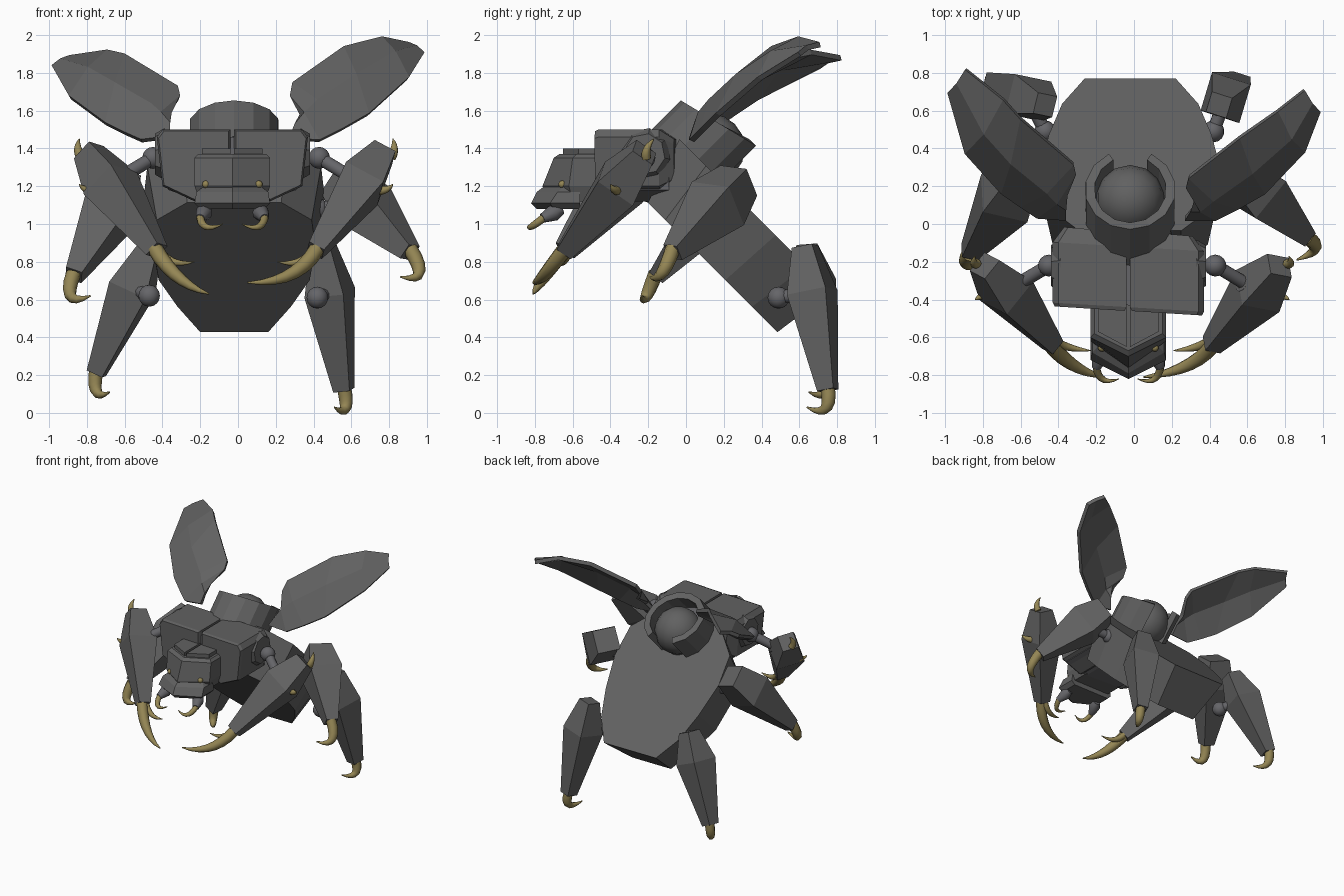
import bpy
import bmesh
from math import cos, sin, pi, radians
from mathutils import Vector

cube = bpy.data.objects.get("Cube")
if cube:
    bpy.data.objects.remove(cube, do_unlink=True)


def material(name, colour):
    mat = bpy.data.materials.new(name)
    mat.use_nodes = True
    mat.diffuse_color = (*colour, 1)
    mat.node_tree.nodes["Principled BSDF"].inputs["Base Color"].default_value = (*colour, 1)
    return mat


SHELL = material("dark grey shell", (.12, .12, .12))
JOINT = material("joint grey", (.13, .13, .14))
GOLD = material("dull gold", (.30, .24, .09))
MIDDLE = -.03  # the body sits slightly off centre


def finish(name, bm, mat, smooth=False):
    bmesh.ops.recalc_face_normals(bm, faces=bm.faces)
    mesh = bpy.data.meshes.new(name)
    bm.to_mesh(mesh)
    bm.free()
    mesh.materials.append(mat)
    obj = bpy.data.objects.new(name, mesh)
    bpy.context.collection.objects.link(obj)
    if smooth:
        bpy.ops.object.select_all(action='DESELECT')
        obj.select_set(True)
        bpy.context.view_layer.objects.active = obj
        bpy.ops.object.shade_smooth_by_angle(angle=radians(60))
    return obj


def loft(name, rings, mat, smooth=False):
    """Bridge equal rings of points and cap both ends."""
    bm = bmesh.new()
    rows = [[bm.verts.new(p) for p in ring] for ring in rings]
    count = len(rows[0])
    for low, high in zip(rows, rows[1:]):
        for i in range(count):
            j = (i + 1) % count
            bm.faces.new((low[i], low[j], high[j], high[i]))
    bm.faces.new(rows[0])
    bm.faces.new(rows[-1])
    return finish(name, bm, mat, smooth)


def spindle(name, points, radii, sides, mat, smooth=False):
    """Round or faceted bar following points, one radius for each point."""
    points = [Vector(p) for p in points]
    across = Vector((.3, 1, .2))
    rings = []
    for k, (point, radius) in enumerate(zip(points, radii)):
        along = (points[min(k + 1, len(points) - 1)] - points[max(k - 1, 0)]).normalized()
        across = (across - along * across.dot(along)).normalized()
        other = along.cross(across)
        turns = [2 * pi * (i + .5) / sides for i in range(sides)]
        rings.append([point + radius * (across * cos(t) + other * sin(t)) for t in turns])
    return loft(name, rings, mat, smooth)


def claw(name, base, bend, tip, radius):
    base, bend, tip = Vector(base), Vector(bend), Vector(tip)
    steps = [i / 7 for i in range(8)]
    path = [base * (1 - t) ** 2 + bend * 2 * t * (1 - t) + tip * t * t for t in steps]
    spindle(name, path, [radius * (1 - .9 * t * t) for t in steps], 8, GOLD, True)


def ball(name, centre, radius, mat):
    bm = bmesh.new()
    bmesh.ops.create_uvsphere(bm, u_segments=14, v_segments=8, radius=radius)
    bmesh.ops.translate(bm, verts=bm.verts, vec=centre)
    finish(name, bm, mat, True)


# Abdomen frame: s runs down the back, a is the height off the belly side
def tilted(x, s, a):
    return Vector((x - .02, (s + a) * .707, (a - s) * .707))


def outline(stations, a):
    return ([tilted(w, s, a) for s, w in stations]
            + [tilted(-w, s, a) for s, w in reversed(stations)])


belly = [(-.93, .25), (-.8, .41), (-.6, .43), (-.35, .4), (-.15, .3), (.04, .18)]
back = [(-1.05, .27), (-.85, .46), (-.6, .48), (-.33, .43), (-.1, .36), (.09, .24)]
loft("abdomen", [outline(belly, .645), outline(back, 1)], SHELL)

# Open collar and dome on the upper end of the abdomen
rings = []
for i in range(13):
    turn = radians(28 + i * 304 / 12)
    rim = 1.21 + .06 * cos(turn)
    rings.append([tilted(r * sin(turn), r * cos(turn) - .95, a)
                  for r, a in ((.24, .88), (.24, rim), (.19, rim), (.19, .88))])
loft("collar", rings, SHELL)
ball("dome", tilted(0, -.9, 1.08), .185, SHELL)
spindle("neck", [(MIDDLE, -.2, 1.32), (MIDDLE, .06, 1.25)], [.2, .22], 12, JOINT, True)


# Thorax: a core and two faceted shells with a seam between them
def slice_at(profile, side, y, scale):
    return [Vector((MIDDLE + side * (.2 + (x - .2) * scale), y - .06 * side * x,
                    1.33 + (z - 1.33) * scale)) for x, z in profile]


shell_profile = [(.01, 1.5), (.37, 1.5), (.4, 1.46), (.37, 1.2), (.2, 1.12), (.01, 1.2)]
core_profile = [(-.34, 1.46), (.34, 1.46), (.34, 1.18), (.15, 1.12), (-.15, 1.12), (-.34, 1.18)]
loft("thorax_core", [slice_at(core_profile, 1, y, 1) for y in (-.43, -.07)], JOINT)
for side, label in ((1, "left"), (-1, "right")):
    loft(label + "_thorax_shell", [slice_at(shell_profile, side, y, k) for y, k in
                                   ((-.46, .95), (-.44, 1), (-.12, 1), (-.04, .7))], SHELL)


# Head: stacked wedges pointing forward
def wedge(z, width, rear, cheek, nose):
    return [Vector((MIDDLE + x, y, z)) for x, y in
            ((-width, rear), (width, rear), (width, cheek), (0, nose), (-width, cheek))]


loft("head", [wedge(1.12, .17, -.42, -.6, -.72), wedge(1.2, .2, -.42, -.62, -.76),
              wedge(1.35, .2, -.42, -.6, -.7), wedge(1.37, .18, -.42, -.58, -.67)], SHELL)
loft("snout", [wedge(1.08, .17, -.56, -.7, -.79), wedge(1.11, .2, -.56, -.72, -.82),
               wedge(1.17, .19, -.56, -.68, -.79), wedge(1.2, .15, -.56, -.64, -.75)], SHELL)
for side, label in ((1, "left"), (-1, "right")):
    def at(x, y, z):
        return Vector((MIDDLE + side * x, y, z))
    loft(label + "_crown_plate", [[at(.01, -.44, z), at(.16, -.44, z), at(.16, -.57, z),
                                   at(.01, -.65, z)] for z in (1.36, 1.4)], SHELL)
    ball(label + "_eye", at(.14, -.655, 1.21), .02, GOLD)
    spindle(label + "_mandible_joint", [at(.14, -.66, 1.08), at(.15, -.7, 1.06),
                                        at(.17, -.76, 1.03)], [.03, .045, .025], 10, JOINT, True)
    claw(label + "_mandible", at(.17, -.75, 1.035), at(.16, -.86, .95), at(.05, -.82, 1), .021)
    spindle(label + "_shoulder_plate", [at(.36, -.22, 1.37), at(.41, -.22, 1.37)],
            [.14, .11], 8, SHELL)


# Legs: ball joint, strut and a four-sided lower leg, wide near its top
def leg(label, socket, top, foot, wide, blunt):
    top, foot = Vector(top), Vector(foot)
    knee = top.lerp(foot, .32)
    ball(label + "_ball_joint", socket, .058, JOINT)
    spindle(label + "_strut", [socket, knee], [.036, .036], 10, JOINT, True)
    near = Vector(socket).lerp(knee, .65)
    spindle(label + "_strut_cuff", [near, knee], [.055, .055], 10, JOINT, True)
    spindle(label, [top, knee, foot], [wide * blunt, wide, .064], 4, SHELL)


for side, label in ((1, "left_front"), (-1, "right_front")):
    def at(x, y, z):
        return Vector((side * x - .01, y, z))
    leg(label + "_leg", at(.44, -.22, 1.35), at(.78, -.22, 1.38), at(.42, -.64, .86), .16, .56)
    drop = .06 if side < 0 else 0
    claw(label + "_long_claw", at(.43, -.64, .87), at(.32, -.78, .68),
         at(.06 + drop * 1.4, -.81, .69 - drop), .042)
    claw(label + "_short_claw", at(.41, -.62, .86), at(.35, -.66, .77), at(.22, -.67, .8), .026)
    claw(label + "_top_spur", at(.82, -.21, 1.35), at(.85, -.22, 1.4), at(.83, -.17, 1.45), .026)
    claw(label + "_side_spur", at(.74, -.36, 1.18), at(.8, -.38, 1.17), at(.83, -.4, 1.21), .026)

leg("left_middle_leg", (.42, .2, 1.08), (.54, .28, 1.23), (.91, -.07, .85), .18, .7)
claw("left_middle_claw", (.91, -.07, .87), (1.03, -.13, .68), (.86, -.19, .72), .04)
leg("right_middle_leg", (-.46, .2, 1.08), (-.6, .27, 1.23), (-.87, -.15, .73), .18, .7)
claw("right_middle_claw", (-.87, -.16, .74), (-.94, -.23, .55), (-.78, -.23, .62), .04)
leg("left_hind_leg", (.42, .49, .61), (.45, .63, .88), (.56, .75, .12), .153, .52)
claw("left_hind_claw", (.56, .75, .14), (.6, .78, -.04), (.51, .64, .03), .038)
leg("right_hind_leg", (-.47, .49, .62), (-.47, .63, .87), (-.75, .75, .21), .153, .52)
claw("right_hind_claw", (-.75, .76, .23), (-.78, .77, .05), (-.68, .65, .11), .038)


# Wing cases: an outer and a notched inner edge with a raised ridge between
def wing(name, outer, inner):
    bm = bmesh.new()
    rows = [[], [], []]
    for k, (p, q) in enumerate(zip(outer, inner)):
        p, q = Vector(p), Vector(q)
        bulge = Vector((0, -.8, .6)) * (.05 if 0 < k < 5 else .015)
        for row, point in zip(rows, (p, p.lerp(q, .5) + bulge, q)):
            row.append(bm.verts.new(point))
    for low, high in zip(rows, rows[1:]):
        for i in range(len(low) - 1):
            bm.faces.new((low[i], low[i + 1], high[i + 1], high[i]))
    obj = finish(name, bm, SHELL)
    solid = obj.modifiers.new("thickness", 'SOLIDIFY')
    solid.thickness = .03
    solid.offset = 0


wing("left_wing_case",
     [(.27, .03, 1.45), (.43, .03, 1.44), (.55, .09, 1.5), (.69, .17, 1.58),
      (.9, .39, 1.77), (.98, .6, 1.9)],
     [(.34, .15, 1.58), (.28, .2, 1.67), (.29, .25, 1.74), (.56, .46, 1.93),
      (.76, .6, 1.98), (.9, .71, 1.95)])
wing("right_wing_case",
     [(-.36, .03, 1.46), (-.51, .04, 1.44), (-.6, .1, 1.48), (-.7, .17, 1.53),
      (-.89, .38, 1.67), (-.98, .7, 1.83)],
     [(-.36, .16, 1.58), (-.31, .27, 1.67), (-.32, .32, 1.72), (-.6, .56, 1.89),
      (-.69, .66, 1.91), (-.89, .82, 1.88)])
